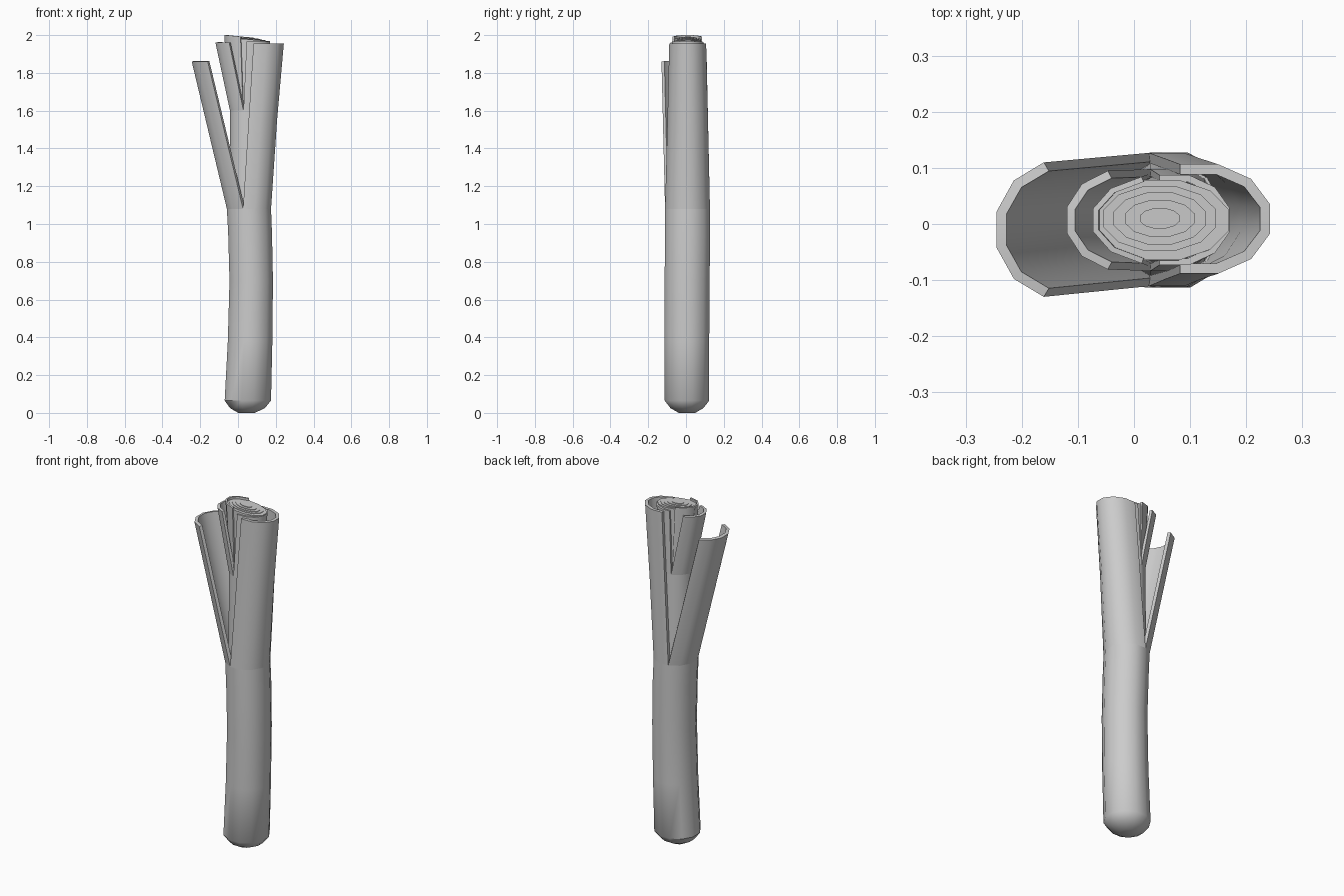
import bpy, bmesh, math

if "Cube" in bpy.data.objects:
    bpy.data.objects.remove(bpy.data.objects["Cube"])

ALL = [15 + 30 * i for i in range(12)]           # full 12-sided ring
LEFT = [105, 135, 165, 195, 225, 255]            # left leaf arc
RIGHT = [-105, -75, -45, -15, 15, 45, 75, 105]   # right leaf arc


def loft(name, sections, angles, closed=False, caps=False, thick=0.0):
    """Skin a stack of elliptical sections (cx, cy, z, rx, ry[, x slope])."""
    bm = bmesh.new()
    rows = []
    for s in sections:
        cx, cy, z, rx, ry = s[:5]
        slope = s[5] if len(s) > 5 else 0
        row = []
        for a in angles:
            t = math.radians(a)
            dx = rx * math.cos(t)
            row.append(bm.verts.new((cx + dx, cy + ry * math.sin(t), z + slope * dx)))
        rows.append(row)
    n = len(angles)
    for lo, hi in zip(rows, rows[1:]):
        for i in range(n if closed else n - 1):
            j = (i + 1) % n
            bm.faces.new((lo[i], lo[j], hi[j], hi[i]))
    if caps:
        bm.faces.new(rows[0][::-1])
        bm.faces.new(rows[-1])
    mesh = bpy.data.meshes.new(name)
    bm.to_mesh(mesh)
    bm.free()
    ob = bpy.data.objects.new(name, mesh)
    bpy.context.collection.objects.link(ob)
    bpy.context.view_layer.objects.active = ob
    for o in bpy.context.selected_objects:
        o.select_set(False)
    ob.select_set(True)
    if thick:
        m = ob.modifiers.new("thickness", "SOLIDIFY")
        m.thickness = thick
        m.offset = -1
        m.use_even_offset = True
        bpy.ops.object.modifier_apply(modifier=m.name)
    bpy.ops.object.shade_smooth_by_angle(angle=math.radians(38))
    return ob


# white shank with a rounded foot and a gentle bend
loft("stalk", [
    (0.045, 0.005, 0.0, 0.045, 0.045),
    (0.05, 0.005, 0.025, 0.095, 0.09),
    (0.052, 0.005, 0.065, 0.127, 0.122),
    (0.064, 0.005, 0.38, 0.122, 0.122),
    (0.07, 0.006, 0.7, 0.119, 0.123),
    (0.064, 0.008, 0.95, 0.12, 0.124),
    (0.058, 0.008, 1.08, 0.121, 0.123)], ALL, closed=True, caps=True)

# outer leaf pair, splitting at z = 1.08
loft("outer_left_leaf", [
    (0.058, 0.008, 1.08, 0.121, 0.123),
    (-0.13, -0.01, 1.86, 0.119, 0.124)], LEFT, thick=0.018)
loft("outer_right_leaf", [
    (0.058, 0.008, 1.08, 0.121, 0.123),
    (0.088, 0.009, 1.55, 0.123, 0.111),
    (0.116, 0.009, 1.955, 0.131, 0.101)], RIGHT, thick=0.018)

# middle layer: tube, then a second leaf pair splitting at z = 1.6
loft("middle_tube", [
    (0.055, 0.007, 1.04, 0.101, 0.104),
    (0.055, 0.007, 1.6, 0.101, 0.094)], ALL, closed=True, caps=True)
loft("middle_left_leaf", [
    (0.055, 0.007, 1.6, 0.101, 0.094),
    (-0.02, 0.007, 1.96, 0.103, 0.091)], LEFT, thick=0.015)
loft("middle_right_leaf", [
    (0.055, 0.007, 1.6, 0.101, 0.094),
    (0.072, 0.007, 1.965, 0.102, 0.083)], RIGHT, thick=0.012)

# rolled heart, topped with stepped concentric rings on a slanted cut
loft("heart", [
    (0.057, 0.007, 1.55, 0.086, 0.08),
    (0.048, 0.007, 1.978, 0.125, 0.074, -0.08)], ALL, closed=True, caps=True)
for k, (rx, ry) in enumerate([(0.104, 0.06), (0.085, 0.048), (0.064, 0.034), (0.037, 0.019)]):
    loft(f"heart_ring_{k + 1}", [
        (0.046, 0.01, 1.95, rx, ry, -0.08),
        (0.046, 0.01, 1.981 + 0.003 * k, rx, ry, -0.08)], ALL, closed=True, caps=True)

# long edges of the heart's first leaf at the back and front
loft("heart_left_leaf", [
    (0.05, 0.007, 1.6, 0.09, 0.085),
    (0.045, 0.007, 1.99, 0.122, 0.08, -0.085)], LEFT, thick=0.01)
